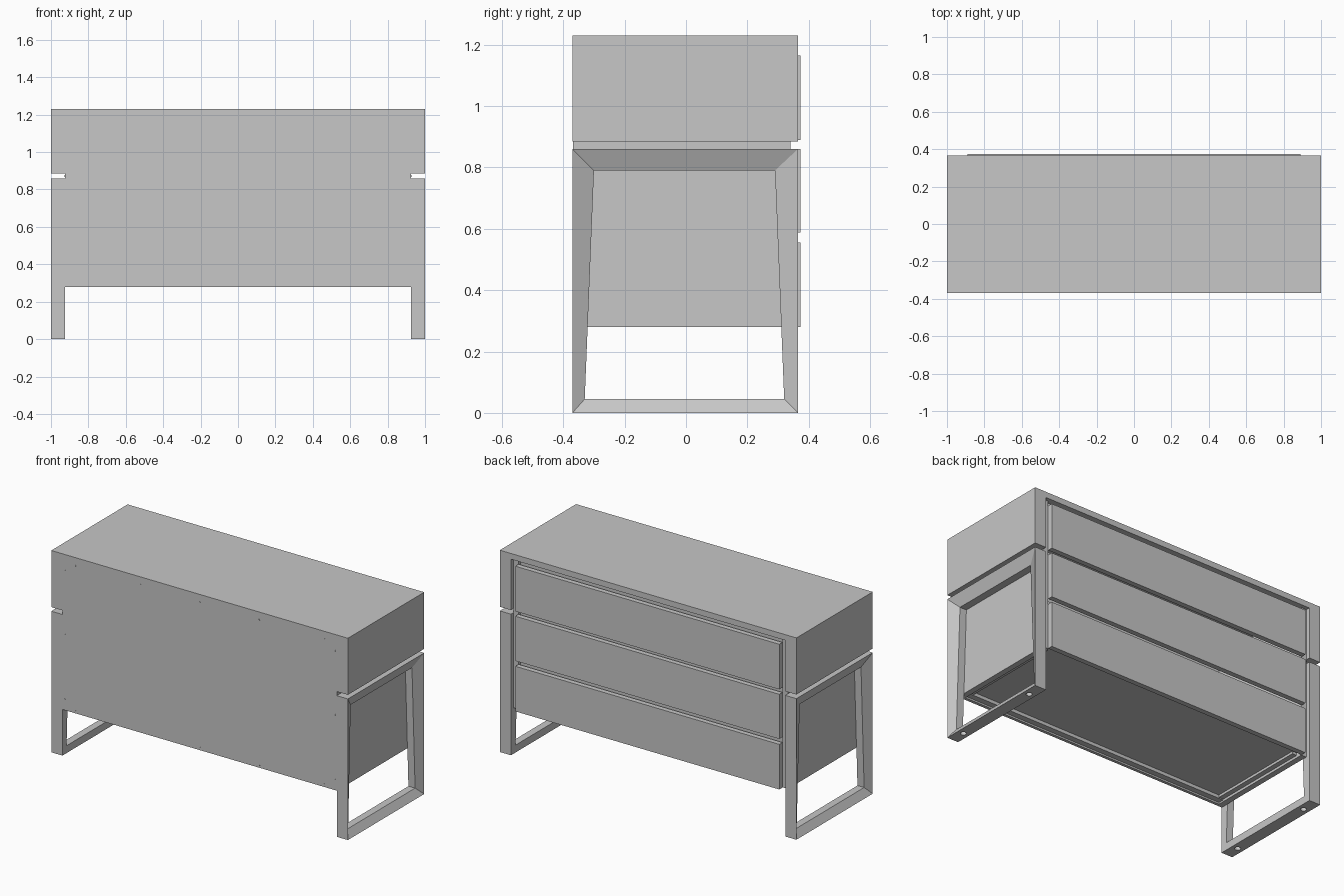
import bpy
import bmesh
from mathutils import Matrix, Vector

default_cube = bpy.data.objects.get("Cube")
if default_cube:
    bpy.data.objects.remove(default_cube, do_unlink=True)

GREY = 0.57
grey = bpy.data.materials.new("plain grey")
grey.use_nodes = True
grey.diffuse_color = (GREY, GREY, GREY, 1)
grey.node_tree.nodes["Principled BSDF"].inputs["Base Color"].default_value = (GREY, GREY, GREY, 1)


def finish(name, bm):
    bmesh.ops.recalc_face_normals(bm, faces=bm.faces)
    mesh = bpy.data.meshes.new(name)
    bm.to_mesh(mesh)
    bm.free()
    mesh.materials.append(grey)
    obj = bpy.data.objects.new(name, mesh)
    bpy.context.collection.objects.link(obj)
    return obj


def box(name, xs, ys, zs):
    bm = bmesh.new()
    bmesh.ops.create_cube(bm, size=1)
    for v in bm.verts:
        v.co = [r[0] if c < 0 else r[1] for c, r in zip(v.co, (xs, ys, zs))]
    return finish(name, bm)


def discs(name, points, radius, depth, axis):
    bm = bmesh.new()
    turn = Vector((0, 0, 1)).rotation_difference(Vector(axis)).to_matrix().to_4x4()
    for p in points:
        bmesh.ops.create_cone(bm, cap_ends=True, segments=16, radius1=radius,
                              radius2=radius, depth=depth,
                              matrix=Matrix.Translation(p) @ turn)
    return finish(name, bm)


def leg_frame(name, side):
    # Closed loop with a tapered opening and an outer face sloping inward
    outer = [(BACK, 0), (FRONT, 0), (FRONT, 0.86), (BACK, 0.86)]
    inner = [(-0.33, 0.045), (0.32, 0.045), (0.29, 0.79), (-0.30, 0.79)]
    bm = bmesh.new()
    rings = [[bm.verts.new((side * x, y, z)) for y, z in loop]
             for x, loop in ((1, outer), (INNER, outer), (INNER, inner), (0.97, inner))]
    for r in range(4):
        a, b = rings[r], rings[(r + 1) % 4]
        for i in range(4):
            j = (i + 1) % 4
            bm.faces.new((a[i], a[j], b[j], b[i]))
    return finish(name, bm)


BACK, FRONT, INNER = -0.37, 0.365, 0.925
CARCASS_BOTTOM, TOP = 0.28, 1.23

# Side blocks, leg frames and carcass sides
for side, label in ((1, "left"), (-1, "right")):
    box(label + "_upper_block", sorted((side * INNER, side)), (BACK, FRONT), (0.885, TOP))
    frame = leg_frame(label + "_leg_frame", side)
    holes = discs(label + "_foot_hole_cutter",
                  [(side * 0.963, y, 0) for y in (-0.28, 0.27)], 0.017, 0.04, (0, 0, 1))
    holes.hide_render = True
    holes.hide_set(True)
    cut = frame.modifiers.new("foot_holes", "BOOLEAN")
    cut.operation = "DIFFERENCE"
    cut.object = holes
    box(label + "_carcass_side", sorted((side * 0.89, side * INNER)),
        (-0.35, 0.34), (CARCASS_BOTTOM, 1.195))
    discs(label + "_side_screw", [(side * INNER, 0.325, 0.872)], 0.005, 0.006, (1, 0, 0))

# Top, back, recessed bottom and lower rails
box("top_panel", (-INNER, INNER), (BACK, FRONT), (1.195, TOP))
box("back_panel", (-INNER, INNER), (-0.368, -0.35), (CARCASS_BOTTOM, 1.195))
box("bottom_panel", (-0.89, 0.89), (-0.35, 0.34), (0.31, 0.325))
box("lower_back_rail", (-0.89, 0.89), (-0.35, -0.315), (0.29, 0.31))
for side, label in ((1, "left"), (-1, "right")):
    box(label + "_lower_rail", sorted((side * 0.86, side * 0.89)), (-0.315, 0.30), (0.295, 0.31))

# Drawers with recessed rails behind the gaps
for i, (low, high) in enumerate(((0.28, 0.555), (0.588, 0.86), (0.89, 1.165))):
    box(f"drawer_front_{i + 1}", (-0.89, 0.89), (0.342, 0.373), (low, high))
    box(f"drawer_rail_{i + 1}", (-0.89, 0.89), (0.29, 0.325), (high - 0.02, high + 0.03))

# Small screws around the back panel
points = [(x, -0.368, z) for x in (-0.84, -0.4, 0, 0.4, 0.84) for z in (0.295, 1.18)]
points += [(x, -0.368, z) for x in (-0.91, 0.91) for z in (0.345, 0.74, 1.13)]
discs("back_screws", points, 0.005, 0.003, (0, 1, 0))
